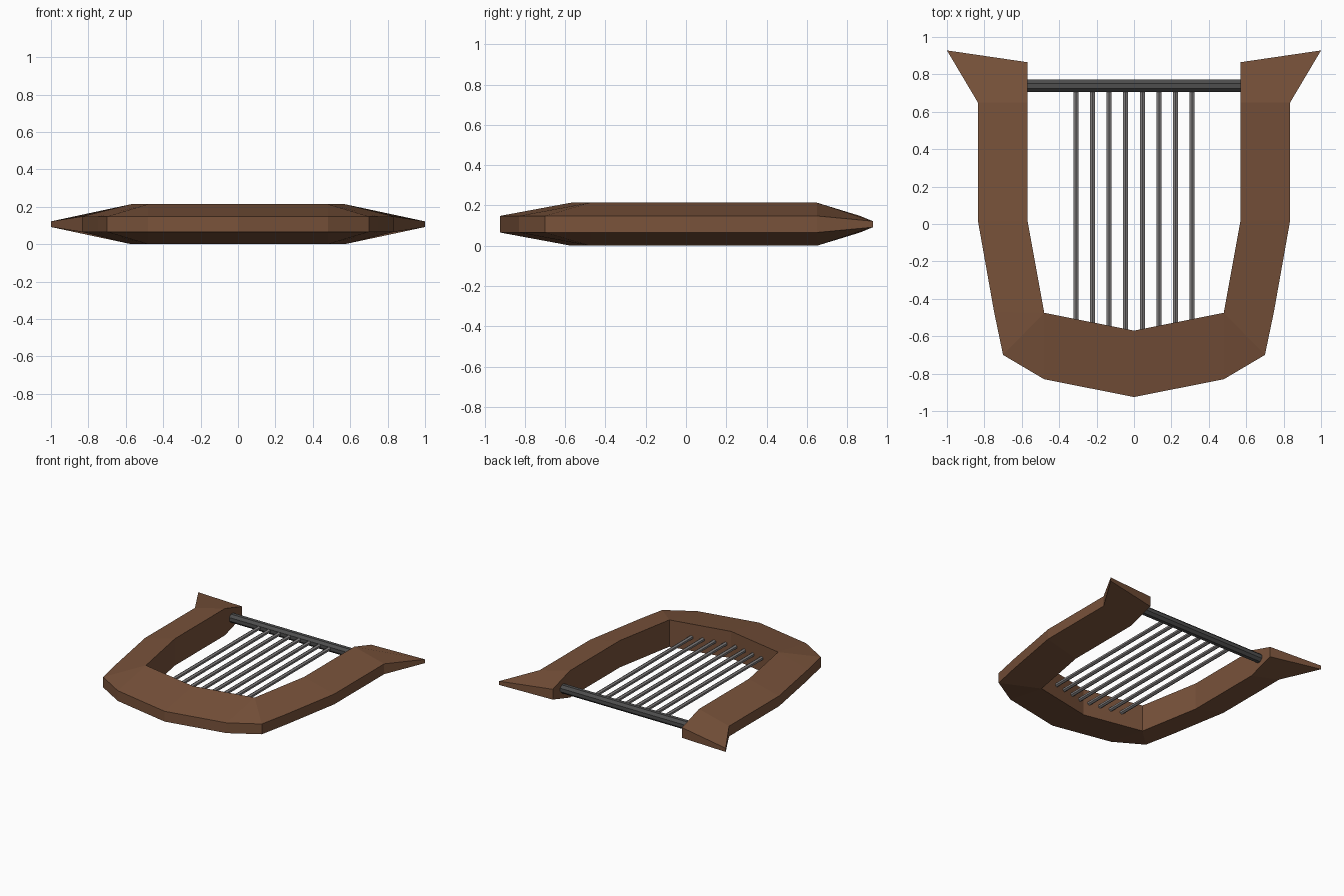
import bpy, bmesh, math
from mathutils import Matrix

if "Cube" in bpy.data.objects:
    bpy.data.objects.remove(bpy.data.objects["Cube"])


def material(name, color):
    m = bpy.data.materials.new(name)
    m.diffuse_color = color
    m.use_nodes = True
    m.node_tree.nodes["Principled BSDF"].inputs["Base Color"].default_value = m.diffuse_color
    return m


WOOD = material("wood", (0.19, 0.085, 0.043, 1))
DARK = material("dark_metal", (0.075, 0.075, 0.075, 1))
STEEL = material("string_metal", (0.22, 0.21, 0.21, 1))
MID = 0.107


def add_object(name, bm, mat):
    bmesh.ops.recalc_face_normals(bm, faces=bm.faces)
    me = bpy.data.meshes.new(name)
    bm.to_mesh(me)
    bm.free()
    me.materials.append(mat)
    ob = bpy.data.objects.new(name, me)
    bpy.context.collection.objects.link(ob)
    return ob


def rod(name, start, end, radius, sides, mat, turn):
    bm = bmesh.new()
    axis = end - start
    bmesh.ops.create_cone(bm, cap_ends=True, segments=sides, radius1=radius,
                          radius2=radius, depth=axis.length)
    rot = axis.to_track_quat('Z', 'Y').to_matrix().to_4x4()
    bm.transform(Matrix.Translation((start + end) / 2) @ rot @ Matrix.Rotation(turn, 4, 'Z'))
    return add_object(name, bm, mat)


# Frame: stations along half of the U, each inner (x, y, half height) and outer
inner = [(0, -0.57, 0.107), (0.48, -0.475, 0.107), (0.57, 0.02, 0.107),
         (0.57, 0.65, 0.107), (0.57, 0.865, 0.041)]
outer = [(0, -0.925, 0.041), (0.48, -0.83, 0.041), (0.70, -0.70, 0.041),
         (0.748, -0.47, 0.041), (0.835, 0.02, 0.041), (0.835, 0.65, 0.041),
         (1.0, 0.928, 0.015)]
pairs = [(0, 0), (1, 1), (1, 2), (1, 3), (2, 4), (3, 5), (4, 6)]

bm = bmesh.new()


def column(p):
    return [bm.verts.new((p[0], p[1], MID + s * p[2])) for s in (1, -1)]


ins = [column(p) for p in inner]
outs = [column(p) for p in outer]
for (i0, o0), (i1, o1) in zip(pairs, pairs[1:]):
    for k in (0, 1):
        loop = [ins[i0][k], outs[o0][k], outs[o1][k]]
        if i1 != i0:
            loop.append(ins[i1][k])
        bm.faces.new(loop)
for cols in (ins, outs):
    for a, b in zip(cols, cols[1:]):
        bm.faces.new((a[0], b[0], b[1], a[1]))
bm.faces.new((ins[-1][0], outs[-1][0], outs[-1][1], ins[-1][1]))
half = bm.verts[:] + bm.edges[:] + bm.faces[:]
copy = bmesh.ops.duplicate(bm, geom=half)["geom"]
for v in copy:
    if isinstance(v, bmesh.types.BMVert):
        v.co.x *= -1
bmesh.ops.remove_doubles(bm, verts=bm.verts, dist=0.0005)
add_object("frame", bm, WOOD)

# Crossbar between the arms
from mathutils import Vector
rod("crossbar", Vector((-0.575, 0.738, MID)), Vector((0.575, 0.738, MID)),
    0.036, 8, DARK, math.pi / 8)

# Eight strings from the crossbar into the base of the frame
for i in range(8):
    x = (i - 3.5) * 0.0886
    end_y = -0.58 + 0.2 * abs(x)
    rod(f"string_{i + 1}", Vector((x, end_y, MID)), Vector((x, 0.73, MID)),
        0.0155, 6, STEEL, 0)
